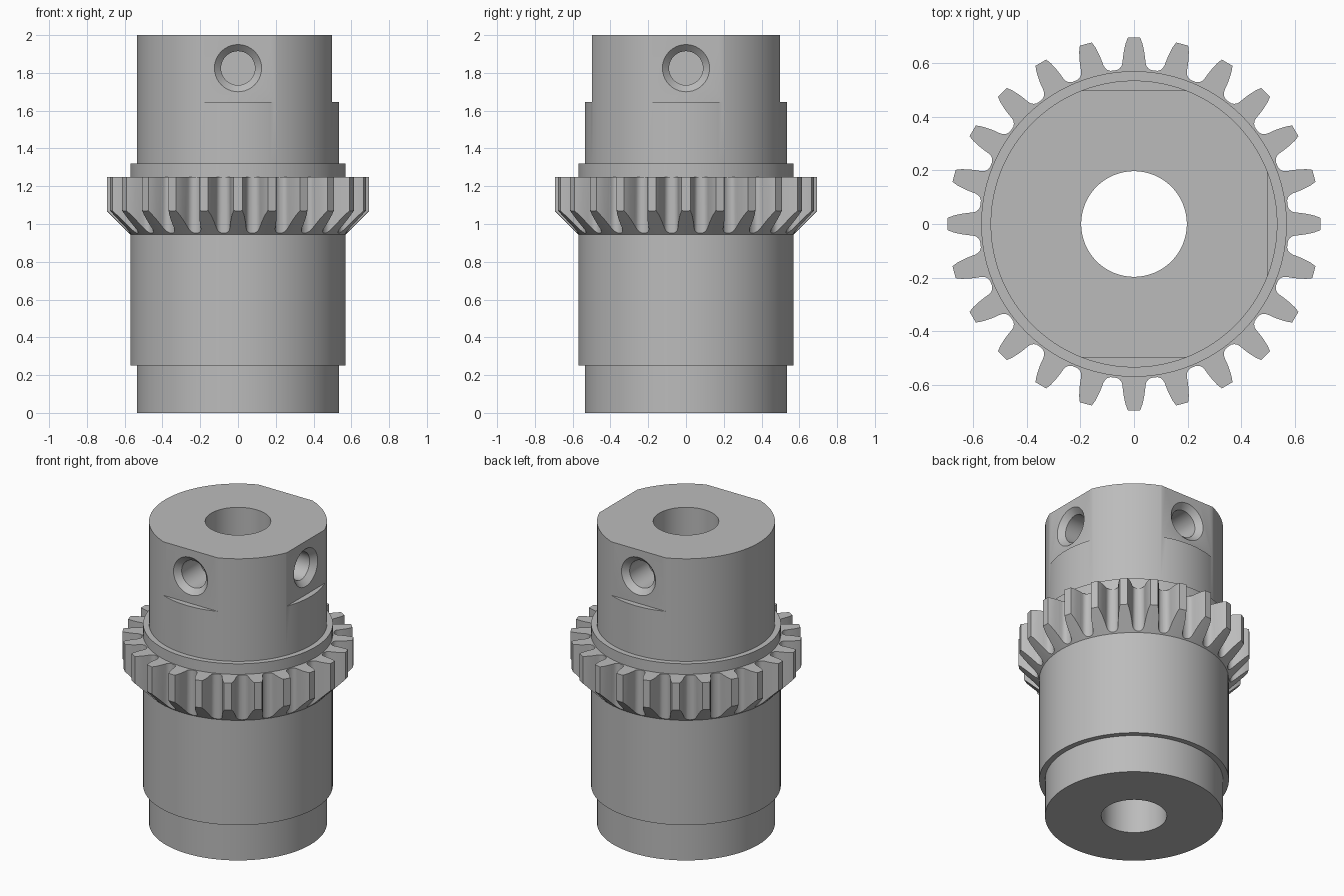
import bpy, bmesh, math
from mathutils import Matrix

cube = bpy.data.objects.get("Cube")
if cube:
    bpy.data.objects.remove(cube, do_unlink=True)

steel = bpy.data.materials.new("steel_grey")
steel.use_nodes = True
GREY = (0.5, 0.5, 0.5, 1)
steel.diffuse_color = GREY
steel.node_tree.nodes["Principled BSDF"].inputs["Base Color"].default_value = GREY


def add_object(name, bm):
    bmesh.ops.recalc_face_normals(bm, faces=bm.faces)
    mesh = bpy.data.meshes.new(name)
    bm.to_mesh(mesh)
    bm.free()
    mesh.materials.append(steel)
    obj = bpy.data.objects.new(name, mesh)
    bpy.context.collection.objects.link(obj)
    return obj


def lathe(name, profile, steps, matrix=Matrix()):
    """Turn a closed (radius, height) profile about z."""
    bm = bmesh.new()
    verts = [bm.verts.new((r, 0, z)) for r, z in profile]
    edges = [bm.edges.new((v, verts[i - 1])) for i, v in enumerate(verts)]
    bmesh.ops.spin(bm, geom=verts + edges, cent=(0, 0, 0), axis=(0, 0, 1),
                   angle=math.tau, steps=steps)
    bmesh.ops.remove_doubles(bm, verts=bm.verts, dist=1e-5)
    bmesh.ops.transform(bm, matrix=matrix, verts=bm.verts)
    return add_object(name, bm)


def box(name, size, centre):
    bm = bmesh.new()
    bmesh.ops.create_cube(bm, size=1)
    bmesh.ops.scale(bm, vec=size, verts=bm.verts)
    bmesh.ops.translate(bm, vec=centre, verts=bm.verts)
    return add_object(name, bm)


def boolean(obj, tool, operation):
    mod = obj.modifiers.new("cut", 'BOOLEAN')
    mod.operation, mod.object, mod.solver = operation, tool, 'EXACT'
    bpy.context.view_layer.objects.active = obj
    bpy.ops.object.modifier_apply(modifier=mod.name)
    bpy.data.objects.remove(tool, do_unlink=True)


def smooth(obj):
    bpy.ops.object.select_all(action='DESELECT')
    obj.select_set(True)
    bpy.context.view_layer.objects.active = obj
    bpy.ops.object.shade_smooth_by_angle(angle=math.radians(25))


# Stepped shaft with a through bore
BORE, NECK, BODY, FLAT = 0.197, 0.535, 0.57, 0.497
shaft = lathe("shaft", [(BORE, 0), (NECK, 0), (NECK, 0.25), (BODY, 0.25),
                        (BODY, 1.32), (NECK, 1.32), (NECK, 2), (BORE, 2)], 96)

# Three flats, each with a blind countersunk hole: front, left and back
for turn in (-90, 0, 90):
    spin = Matrix.Rotation(math.radians(turn), 4, 'Z')
    flat = box("flat_cutter", (0.2, 1.4, 0.5), (FLAT + 0.1, 0, 1.895))
    flat.data.transform(spin)
    boolean(shaft, flat, 'DIFFERENCE')
    aim = (spin @ Matrix.Translation((0, 0, 1.825))
           @ Matrix.Rotation(math.pi / 2, 4, 'Y'))
    drill = lathe("hole_cutter", [(0, 0.27), (0.09, 0.27), (0.09, FLAT - 0.035),
                                  (0.125, FLAT), (0.125, 0.6), (0, 0.6)], 40, aim)
    boolean(shaft, drill, 'DIFFERENCE')
smooth(shaft)

# Gear outline: half a tooth as (radius, half width), mirrored and repeated
TEETH, ROOT = 24, 0.577
half_tooth = [(0.695, 0.023), (0.675, 0.031), (0.65, 0.037), (0.625, 0.041),
              (0.603, 0.043), (0.592, 0.046), (0.583, 0.053), (0.578, 0.062)]
bm = bmesh.new()
outline = []
for t in range(TEETH):
    mid = math.tau * t / TEETH
    flank = [(r, w / r) for r, w in half_tooth]
    points = ([(r, -a) for r, a in reversed(flank)] + flank
              + [(ROOT, math.pi / TEETH)])
    outline += [bm.verts.new((r * math.cos(mid + a), r * math.sin(mid + a), 0.9))
                for r, a in points]
face = bm.faces.new(outline)
top = bmesh.ops.extrude_face_region(bm, geom=[face])["geom"]
bmesh.ops.translate(bm, vec=(0, 0, 0.4),
                    verts=[v for v in top if isinstance(v, bmesh.types.BMVert)])
gear = add_object("gear_ring", bm)

# Trim the gear to a ring with a sloped underside
blank = lathe("gear_blank", [(0.5, 0.945), (BODY, 0.945), (0.697, 1.072),
                             (0.72, 1.095), (0.72, 1.25), (0.5, 1.25)], 96)
boolean(gear, blank, 'INTERSECT')
smooth(gear)
